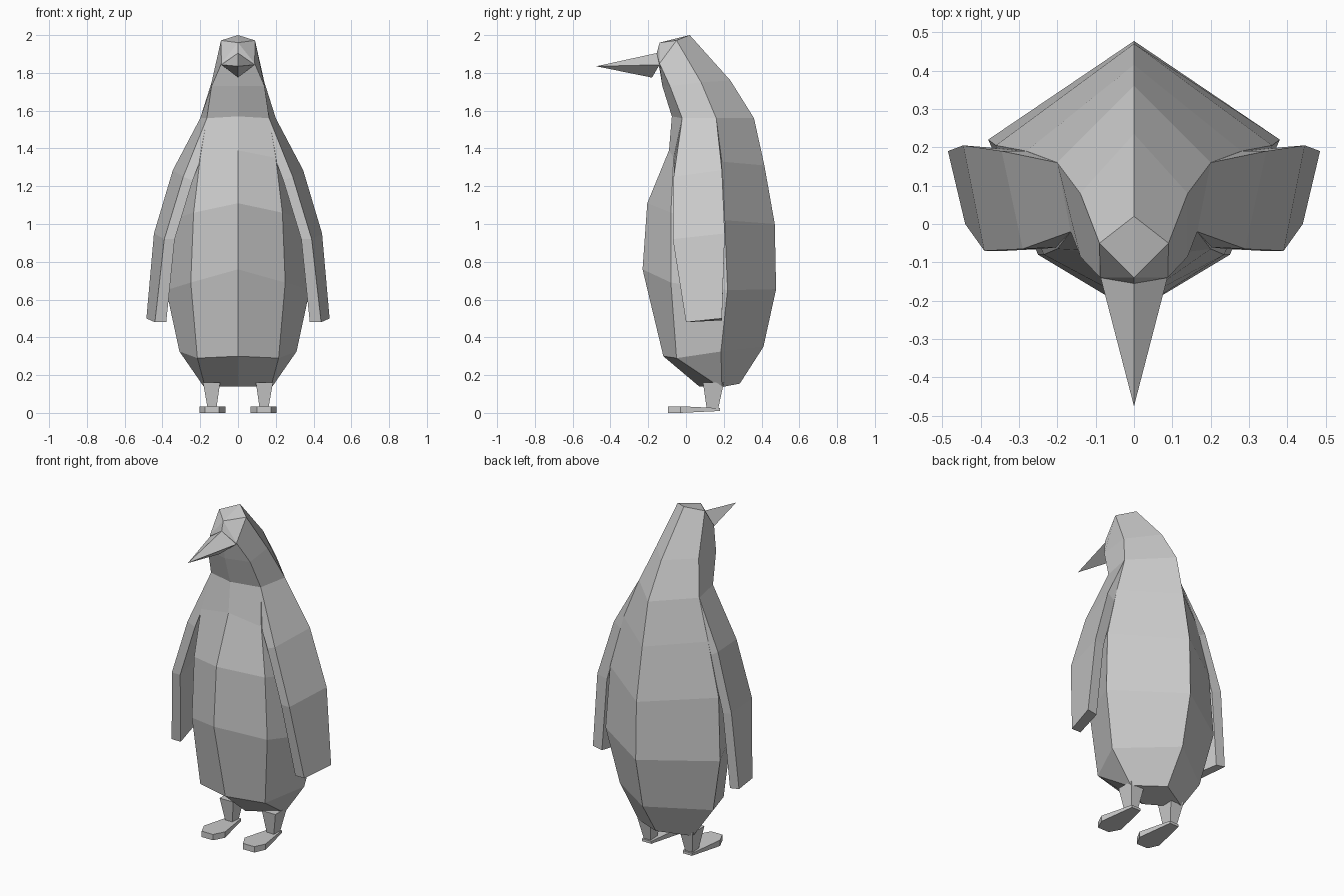
import bpy, bmesh


def make(name, verts, faces):
    me = bpy.data.meshes.new(name)
    me.from_pydata(verts, [], faces)
    bm = bmesh.new()
    bm.from_mesh(me)
    bmesh.ops.recalc_face_normals(bm, faces=bm.faces)
    bm.to_mesh(me)
    bm.free()
    ob = bpy.data.objects.new(name, me)
    bpy.context.collection.objects.link(ob)
    return ob


def loft(name, rings, tip=None):
    """Skin equal rings; the last one closes flat or on a tip point."""
    n = len(rings[0])
    verts = [p for r in rings for p in r]
    faces = [(k * n + i, k * n + (i + 1) % n, (k + 1) * n + (i + 1) % n, (k + 1) * n + i)
             for k in range(len(rings) - 1) for i in range(n)]
    faces.append(tuple(range(n)))
    last = (len(rings) - 1) * n
    if tip:
        verts.append(tip)
        faces += [(last + i, last + (i + 1) % n, len(verts) - 1) for i in range(n)]
    else:
        faces.append(tuple(range(last, last + n)))
    return make(name, verts, faces)


def pair(name, rings):
    """Loft a right and a left copy mirrored across x = 0."""
    for side, s in (("right", 1), ("left", -1)):
        loft(f"{side}_{name}", [[(s * x, y, z) for x, y, z in r] for r in rings])


def body_ring(front, corner, side, back):
    """Six-sided ring from front centre, front corner, side, back centre."""
    m = lambda p: (-p[0], p[1], p[2])
    f, b = (0, *front), (0, *back)
    return [f, corner, side, b, m(side), m(corner)]


# Body, neck and head as one faceted shell
loft("body", [
    body_ring((0.07, 0.14), (0.175, 0.175, 0.14), (0.18, 0.19, 0.137), (0.285, 0.155)),
    body_ring((-0.12, 0.30), (0.215, -0.05, 0.29), (0.31, 0.185, 0.325), (0.41, 0.35)),
    body_ring((-0.23, 0.76), (0.25, -0.08, 0.69), (0.38, 0.22, 0.65), (0.477, 0.655)),
    body_ring((-0.205, 1.11), (0.235, -0.08, 1.06), (0.36, 0.205, 1.02), (0.47, 1.0)),
    body_ring((-0.09, 1.39), (0.20, -0.065, 1.35), (0.28, 0.19, 1.33), (0.415, 1.31)),
    body_ring((-0.075, 1.57), (0.165, -0.02, 1.56), (0.20, 0.16, 1.56), (0.36, 1.56)),
    body_ring((-0.125, 1.73), (0.14, -0.085, 1.73), (0.14, 0.08, 1.75), (0.235, 1.76)),
    body_ring((-0.155, 1.905), (0.088, -0.14, 1.85), (0.09, -0.05, 1.972), (0.02, 2.0)),
], tip=(0, -0.14, 1.96))

# Beak
loft("beak", [[(0, -0.155, 1.905), (0.087, -0.14, 1.843),
               (0, -0.18, 1.775), (-0.087, -0.14, 1.843)]],
     tip=(0, -0.475, 1.835))

# Flippers: rings run front inner, front outer, back outer, back inner
pair("flipper", [
    [(0.195, -0.06, 1.35), (0.165, -0.02, 1.56), (0.20, 0.16, 1.56), (0.275, 0.19, 1.33)],
    [(0.24, -0.065, 1.23), (0.29, -0.065, 1.25), (0.345, 0.19, 1.285), (0.295, 0.19, 1.25)],
    [(0.335, -0.07, 0.92), (0.39, -0.07, 0.92), (0.445, 0.205, 0.95), (0.385, 0.20, 0.93)],
    [(0.38, 0.0, 0.48), (0.44, 0.0, 0.48), (0.485, 0.19, 0.50), (0.425, 0.19, 0.49)],
])


# Tapered legs
def square(x0, x1, y0, y1, z):
    return [(x0, y0, z), (x1, y0, z), (x1, y1, z), (x0, y1, z)]


pair("leg", [square(0.115, 0.16, 0.11, 0.17, 0.02),
             square(0.095, 0.185, 0.09, 0.20, 0.16)])

# Flat feet, wide at the toes and narrow at the heel
outline = [(0.10, -0.095), (0.175, -0.095), (0.205, -0.03),
           (0.165, 0.18), (0.105, 0.18), (0.065, -0.03)]
pair("foot", [[(x, y, 0.01 if y > 0.1 else 0.0) for x, y in outline],
              [(x, y, 0.025 if y > 0.1 else 0.035) for x, y in outline]])
